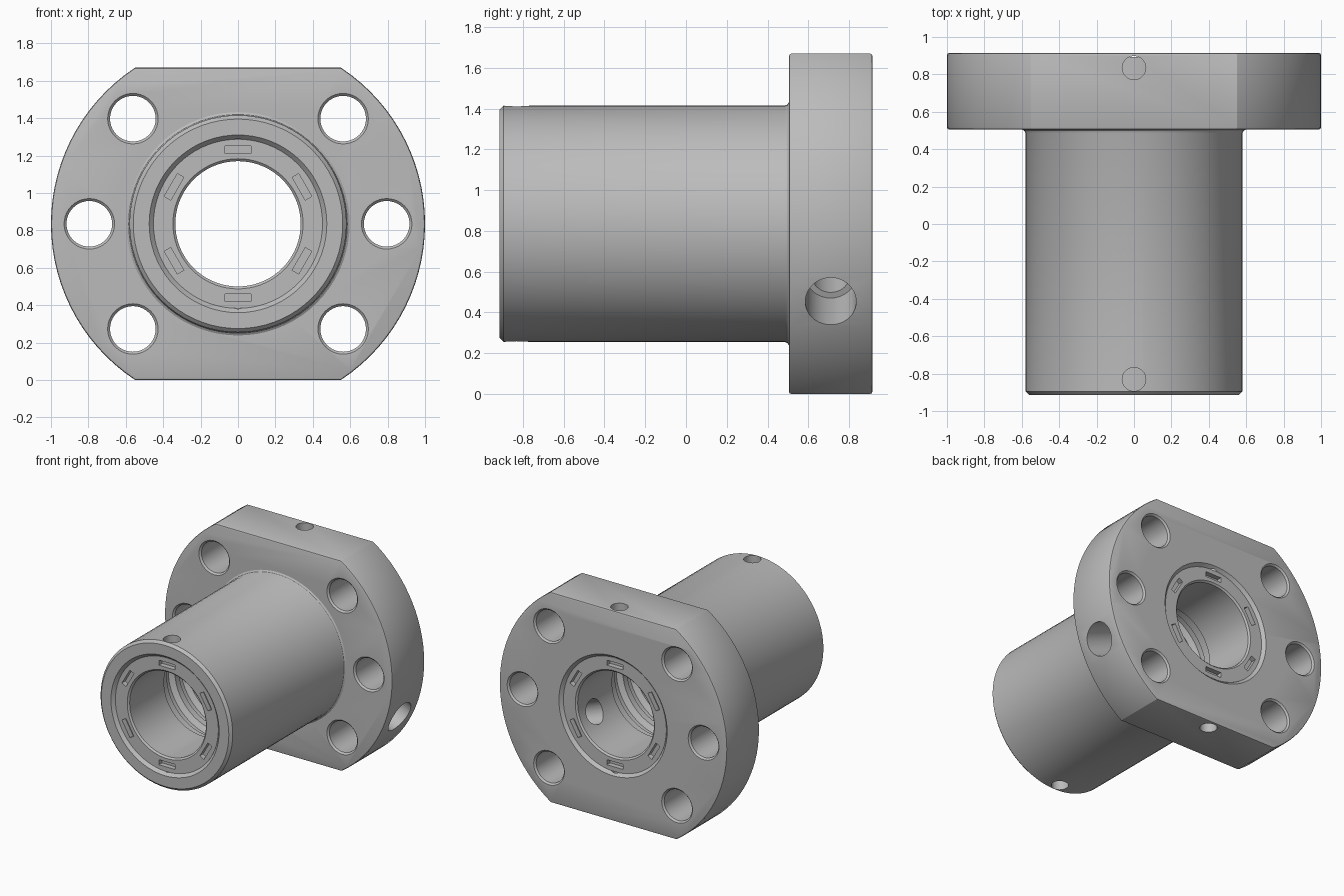
import bpy, bmesh, math
from mathutils import Matrix, Vector

cube = bpy.data.objects.get("Cube")
if cube:
    bpy.data.objects.remove(cube, do_unlink=True)

AXIS_Z = 0.835          # height of the bore axis
END = 0.915             # half length of the part
FLANGE = 0.505          # front face of the flange
SEGMENTS = 72

steel = bpy.data.materials.new("grey steel")
steel.use_nodes = True
steel.diffuse_color = (0.5, 0.5, 0.5, 1)
steel.node_tree.nodes["Principled BSDF"].inputs["Base Color"].default_value = (0.5, 0.5, 0.5, 1)


def finish_mesh(name, bm):
    bmesh.ops.recalc_face_normals(bm, faces=bm.faces)
    mesh = bpy.data.meshes.new(name)
    bm.to_mesh(mesh)
    bm.free()
    obj = bpy.data.objects.new(name, mesh)
    bpy.context.scene.collection.objects.link(obj)
    mesh.materials.append(steel)
    return obj


def lathe(name, profile, x=0, z=AXIS_Z, ring=False, segments=SEGMENTS):
    """Turn (radius, y) points about a y axis; ring closes the profile on itself."""
    bm = bmesh.new()
    loops = []
    for r, y in profile:
        loops.append([bm.verts.new((x + r * math.cos(a), y, z + r * math.sin(a)))
                      for a in (math.tau * i / segments for i in range(segments))])
    pairs = list(zip(loops, loops[1:]))
    if ring:
        pairs.append((loops[-1], loops[0]))
    else:
        bm.faces.new(loops[0])
        bm.faces.new(loops[-1])
    for a, b in pairs:
        for i in range(segments):
            j = (i + 1) % segments
            bm.faces.new((a[i], a[j], b[j], b[i]))
    return finish_mesh(name, bm)


def box(name, size, matrix):
    bm = bmesh.new()
    bmesh.ops.create_cube(bm, size=1, matrix=matrix @ Matrix.Diagonal((*size, 1)))
    return finish_mesh(name, bm)


def drill(name, y, angle, radius, start, end):
    """Radial cylinder between two distances from the bore axis."""
    d = Vector((math.cos(angle), 0, math.sin(angle)))
    centre = Vector((0, y, AXIS_Z)) + d * (start + end) / 2
    bm = bmesh.new()
    bmesh.ops.create_cone(bm, cap_ends=True, segments=40, radius1=radius, radius2=radius,
                          depth=end - start,
                          matrix=Matrix.Translation(centre) @ d.to_track_quat('Z', 'Y').to_matrix().to_4x4())
    return finish_mesh(name, bm)


def apply(obj, mod):
    bpy.context.view_layer.objects.active = obj
    bpy.ops.object.modifier_apply(modifier=mod.name)


def combine(obj, tool, operation='DIFFERENCE', keep=False):
    mod = obj.modifiers.new("cut", 'BOOLEAN')
    mod.operation, mod.solver, mod.object = operation, 'EXACT', tool
    apply(obj, mod)
    if not keep:
        bpy.data.objects.remove(tool, do_unlink=True)


def smooth(obj):
    bpy.ops.object.select_all(action='DESELECT')
    obj.select_set(True)
    bpy.context.view_layer.objects.active = obj
    bpy.ops.object.shade_smooth_by_angle(angle=math.radians(25))


# Flange disc with flat top and bottom and softened edges
body = lathe("flanged_sleeve", [(1, FLANGE), (1, END)], segments=96)
combine(body, box("flats", (3, 3, 2 * AXIS_Z), Matrix.Translation((0, 0, AXIS_Z))), 'INTERSECT')
bevel = body.modifiers.new("edges", 'BEVEL')
bevel.width, bevel.segments, bevel.limit_method = 0.012, 2, 'ANGLE'
bevel.angle_limit = math.radians(60)
apply(body, bevel)

# Sleeve with chamfered nose and a fillet into the flange
sleeve = lathe("sleeve", [(0.56, -END), (0.58, -END + 0.02), (0.58, 0.485), (0.585, 0.497),
                          (0.597, FLANGE), (0.597, 0.7)])
combine(body, sleeve, 'UNION')

# Bore: seal pockets at both ends, ball grooves between
half = [(0.475, END + 0.1), (0.475, END), (0.452, END - 0.025), (0.452, 0.45), (0.38, 0.45), (0.38, 0.4)]
profile = [(r, -y) for r, y in half]
for i in range(-2, 3):
    y = i * 0.15
    profile += [(0.38, y - 0.05), (0.42, y - 0.025), (0.42, y + 0.025), (0.38, y + 0.05)]
profile += half[::-1]
combine(body, lathe("bore", profile))

# Six bolt holes, chamfered on both faces
for side in (0, math.pi):
    for turn in (-1, 0, 1):
        a = side + turn * math.pi / 4
        combine(body, lathe("bolt_hole", [(0.135, FLANGE - 0.02), (0.135, FLANGE), (0.122, FLANGE + 0.013),
                                          (0.122, END - 0.013), (0.135, END), (0.135, END + 0.02)],
                            0.795 * math.cos(a), AXIS_Z + 0.795 * math.sin(a), segments=40))

# Pin holes in top and bottom, near both ends
for y in (-0.83, 0.835):
    for a in (math.pi / 2, -math.pi / 2):
        combine(body, drill("pin_hole", y, a, 0.063, 0.43, 1.1))

# Stepped oil port in the flange rim
port_angle = -math.pi / 8
combine(body, drill("oil_port", 0.71, port_angle, 0.125, 0.65, 1.1))
oil_way = drill("oil_way", 0.71, port_angle, 0.095, 0.2, 0.8)
combine(body, oil_way, keep=True)
smooth(body)

# Seal rings with six slots each
for name, s in (("front_seal", -1), ("rear_seal", 1)):
    face = 0.892
    seal = lathe(name, [(0.335, s * 0.45), (0.335, s * (face - 0.012)), (0.348, s * face),
                        (0.452, s * face), (0.452, s * 0.45)], ring=True)
    for i in range(6):
        a = math.pi / 6 + i * math.pi / 3
        place = (Matrix.Translation((0, s * face, AXIS_Z)) @ Matrix.Rotation(-a, 4, 'Y')
                 @ Matrix.Translation((0.395, 0, 0)))
        combine(seal, box("slot", (0.04, 0.08, 0.14), place))
    if s > 0:
        combine(seal, oil_way)
    smooth(seal)
